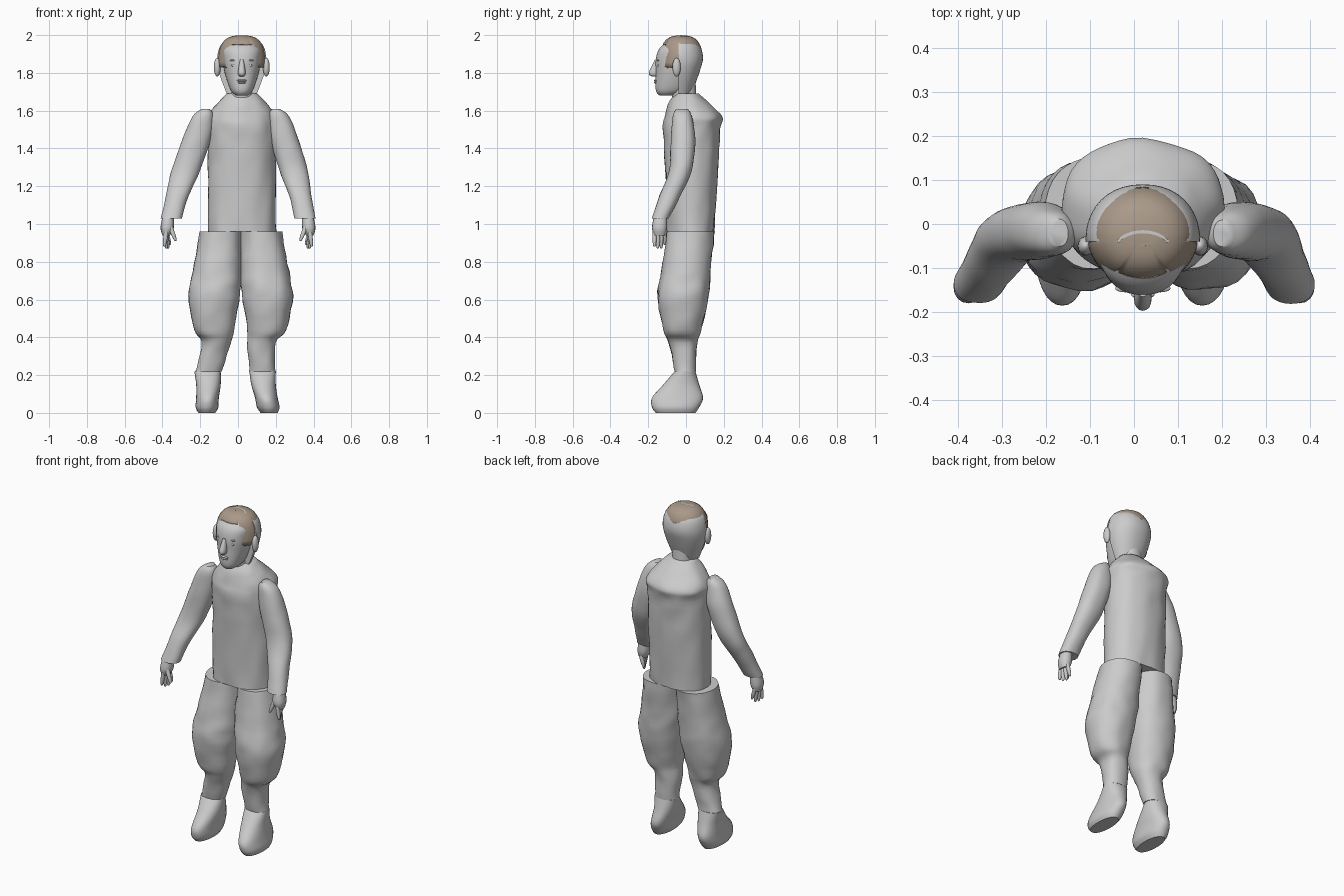
import bpy, math
from mathutils import Vector, noise

cube = bpy.data.objects.get("Cube")
if cube:
    bpy.data.objects.remove(cube, do_unlink=True)


def material(name, color):
    mat = bpy.data.materials.new(name)
    mat.use_nodes = True
    mat.diffuse_color = (*color, 1)
    mat.node_tree.nodes["Principled BSDF"].inputs["Base Color"].default_value = (*color, 1)
    return mat


grey = material("plain grey", (0.6, 0.6, 0.6))
brown = material("hair brown", (0.4, 0.32, 0.25))
MID = 0.02  # sideways offset of the head and torso


def add_object(name, verts, faces, mat):
    mesh = bpy.data.meshes.new(name)
    mesh.from_pydata(verts, [], faces)
    mesh.materials.append(mat)
    obj = bpy.data.objects.new(name, mesh)
    bpy.context.collection.objects.link(obj)
    bpy.ops.object.select_all(action="DESELECT")
    obj.select_set(True)
    bpy.context.view_layer.objects.active = obj
    bpy.ops.object.shade_smooth_by_angle(angle=math.radians(50))
    return obj


def bridge(rings, sides):
    """Quads joining consecutive rings of vertices, plus the top cap."""
    faces = []
    for ring in range(rings - 1):
        low, high = ring * sides, (ring + 1) * sides
        for k in range(sides):
            n = (k + 1) % sides
            faces.append((low + k, low + n, high + n, high + k))
    return faces + [tuple(range((rings - 1) * sides, rings * sides))]


def spline(rows, steps):
    """Smoothly interpolate rows of numbers."""
    result = []
    last = len(rows) - 1
    for i in range(last):
        before, start, end, after = (rows[max(0, min(last, i + k))] for k in (-1, 0, 1, 2))
        for step in range(steps):
            t = step / steps
            result.append([
                q + t / 2 * (r - p + t * (2 * p - 5 * q + 4 * r - s + t * (3 * (q - r) + s - p)))
                for p, q, r, s in zip(before, start, end, after)])
    return result + [rows[-1]]


def loft(name, rows, sides=32, steps=5, power=2.2, wrinkle=0, front=None):
    """Skin horizontal ovals given as rows of z, x min, x max, y min, y max."""
    rings = spline(rows, steps)
    verts = []
    for z, left, right, near, far in rings:
        for k in range(sides):
            angle = math.tau * k / sides
            c, s = math.cos(angle), math.sin(angle)
            u = math.copysign(abs(c) ** (2 / power), c)
            v = math.copysign(abs(s) ** (2 / power), s)
            point = Vector((left + right + u * (right - left), near + far + v * (far - near), z * 2)) / 2
            if front is not None:
                point.y = max(point.y, front)
            verts.append(point + Vector((c, s, 0)) * wrinkle * noise.noise(point * 14))
    bottom = tuple(reversed(range(sides)))
    return add_object(name, verts, bridge(len(rings), sides) + [bottom], grey)


def centred(rows):
    """Expand rows of z, half width, y min, y max around the middle line."""
    return [(z, MID - half, MID + half, near, far) for z, half, near, far in rows]


def pair(name, rows, shift, **options):
    """Build the left part and its mirror image, moved sideways by a rule of height."""
    loft("left_" + name, rows, **options)
    other = [(z, shift(z) - right, shift(z) - left, near, far) for z, left, right, near, far in rows]
    loft("right_" + name, other, **options)


def ellipsoid(name, center, radii):
    cx, cy, cz = center
    rx, ry, rz = radii
    rows = []
    for i in range(9):
        angle = math.pi * (i / 8 - 0.5)
        r = max(math.cos(angle), 0.02)
        rows.append((cz + rz * math.sin(angle), cx - rx * r, cx + rx * r, cy - ry * r, cy + ry * r))
    loft(name, rows, sides=16, steps=1, power=2)


def ramp(z, low, high):
    return max(0, min(1, (z - low) / (high - low)))


# Torso with sloping shoulders and collar
loft("torso", centred([
    (0.96, 0.18, -0.1, 0.15), (1.3, 0.18, -0.11, 0.17), (1.5, 0.18, -0.12, 0.18),
    (1.57, 0.18, -0.11, 0.19), (1.64, 0.13, -0.09, 0.12), (1.69, 0.08, -0.06, 0.07)]),
    sides=48, wrinkle=0.007)
loft("neck", centred([(1.6, 0.06, -0.07, 0.06), (1.76, 0.06, -0.08, 0.05)]))

# Baggy trouser legs, the right one leaning the other way
pair("leg", [
    (0.22, 0.06, 0.2, -0.06, 0.05), (0.37, 0.05, 0.2, -0.09, 0.06),
    (0.44, 0.05, 0.26, -0.12, 0.08), (0.62, 0.02, 0.29, -0.15, 0.12),
    (0.75, 0.01, 0.27, -0.13, 0.13), (0.96, 0.01, 0.23, -0.1, 0.15)],
    lambda z: 0.06 * ramp(z, 0.2, 0.45) - 0.03, wrinkle=0.007)

# Soft boots
pair("boot", [
    (0, 0.12, 0.21, -0.16, 0.05), (0.03, 0.1, 0.22, -0.18, 0.07),
    (0.08, 0.09, 0.21, -0.18, 0.09), (0.15, 0.07, 0.2, -0.12, 0.07),
    (0.22, 0.06, 0.2, -0.06, 0.05)], lambda z: -z / 7)

# Sleeves, bent forward below the elbow
pair("sleeve", [
    (1.03, 0.3, 0.41, -0.18, -0.09), (1.15, 0.27, 0.39, -0.14, -0.03),
    (1.28, 0.22, 0.37, -0.09, 0.03), (1.45, 0.17, 0.32, -0.08, 0.05),
    (1.57, 0.16, 0.27, -0.07, 0.03), (1.61, 0.18, 0.22, -0.05, 0.01)],
    lambda z: 0.03 * ramp(z, 1, 1.5), wrinkle=0.003)


# Hands: palm, four fingers and a thumb
def no_shift(z):
    return 0


def finger(name, tip, root, radius):
    """Tapered finger running up from its tip to its root."""
    rows = []
    for t in (0, 0.1, 0.5, 1):
        x, y, z = Vector(tip).lerp(Vector(root), t)
        r = radius * (0.3 + 0.7 * min(1, 2 * t) ** 0.4)
        rows.append((z, x - r, x + r, y - r, y + r))
    pair(name, rows, no_shift, sides=16)


pair("palm", [(0.94, 0.36, 0.4, -0.17, -0.11), (0.98, 0.34, 0.41, -0.18, -0.1),
              (1.04, 0.34, 0.4, -0.17, -0.1)], no_shift, sides=16)
finger("thumb", (0.33, -0.17, 0.91), (0.36, -0.16, 0.99), 0.012)
for i, tip_z in enumerate((0.88, 0.87, 0.87, 0.89)):
    y = 0.018 * i - 0.167
    finger("finger_%d" % (i + 1), (0.39 - i / 100, y, tip_z), (0.38, y, 0.96), 0.011)

# Face and rounded back of the head
loft("face", centred([
    (1.68, 0.03, -0.14, -0.06), (1.71, 0.06, -0.16, 0), (1.8, 0.09, -0.16, 0.05),
    (1.87, 0.1, -0.16, 0.06), (1.93, 0.1, -0.14, 0.06), (1.98, 0.05, -0.08, 0.02)]), sides=40)
loft("head_back", centred([
    (1.69, 0.08, -0.11, 0.03), (1.8, 0.12, -0.15, 0.07), (1.88, 0.13, -0.17, 0.09),
    (1.95, 0.11, -0.14, 0.07), (1.98, 0.06, -0.1, 0.02)]), sides=40, front=-0.04)
loft("nose", centred([
    (1.78, 0.01, -0.18, -0.14), (1.8, 0.02, -0.197, -0.14), (1.87, 0.01, -0.165, -0.14)]), sides=16)
ellipsoid("upper_lip", (MID, -0.16, 1.76), (0.027, 0.01, 0.006))
ellipsoid("lower_lip", (MID, -0.16, 1.749), (0.022, 0.01, 0.006))
for name, side in (("left", 1), ("right", -1)):
    ellipsoid(name + "_eye", (MID + side * 0.04, -0.146, 1.84), (0.016, 0.008, 0.007))
    ellipsoid(name + "_brow", (MID + side * 0.04, -0.146, 1.866), (0.023, 0.009, 0.005))
    ellipsoid(name + "_ear", (MID + side * 0.13, -0.05, 1.83), (0.018, 0.022, 0.05))

# Cropped hair: a dome with an uneven lower edge and sideburns
BASE, HEIGHT, HAIR_Y = 1.82, 0.178, -0.025
HAIR_RX, HAIR_RY = 0.127, 0.116


def hair_edge(angle):
    """Lowest height of the hair, high on the brow, low at the temples."""
    jag = 0.012 * noise.noise(Vector((angle * 20, 0.5, 0)))
    if math.sin(angle) < -0.86:
        return 1.95 + jag / 3
    if math.sin(angle) < -0.15:
        return 1.83 + jag
    return 1.92 + jag


sides, levels = 72, 10
verts = []
for i in range(levels + 1):
    for k in range(sides):
        angle = math.tau * k / sides
        edge = (hair_edge(angle) - BASE) / HEIGHT
        h = max(0, edge + (1 - edge) * math.sin(math.pi / 2 * i / levels))
        r = max(0.01, 1 - h ** 3) ** (1 / 3)
        verts.append((MID + HAIR_RX * r * math.cos(angle),
                      HAIR_Y + HAIR_RY * r * math.sin(angle), BASE + HEIGHT * h))
hair = add_object("hair", verts, bridge(levels + 1, sides), brown)
hair.modifiers.new("thickness", "SOLIDIFY").thickness = 0.006

# Curved parting where the scalp shows
verts = []
for i in range(13):
    angle = math.pi * (0.12 + 0.76 * i / 12)
    for width in (0, 0.007):
        x = (0.058 + width) * math.cos(angle)
        y = (0.034 + width) * math.sin(angle) - 0.03
        reach = math.hypot(x / HAIR_RX, y / HAIR_RY)
        dome = BASE + HEIGHT * (1 - reach ** 3) ** (1 / 3)
        verts.append((MID + x, HAIR_Y + y, min(2, dome + 0.003)))
strip = [(i, i + 1, i + 3, i + 2) for i in range(0, 24, 2)]
add_object("hair_parting", verts, strip, grey)
